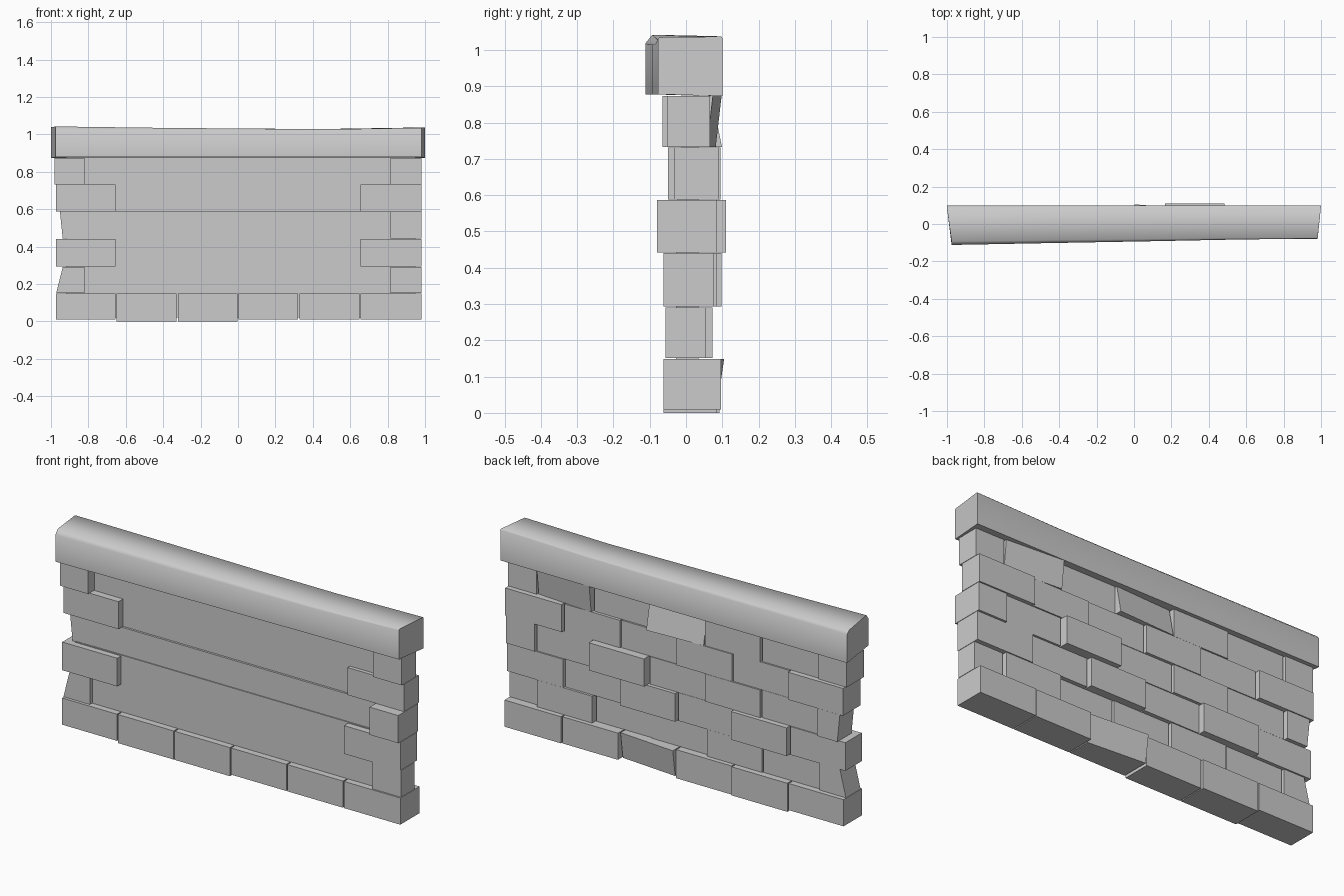
import bpy
import bmesh

if "Cube" in bpy.data.objects:
    bpy.data.objects.remove(bpy.data.objects["Cube"], do_unlink=True)

stone = bpy.data.materials.new("grey_stone")
stone.use_nodes = True
grey = (0.6, 0.6, 0.6, 1)
stone.diffuse_color = grey
stone.node_tree.nodes["Principled BSDF"].inputs["Base Color"].default_value = grey


def loft(name, rings, smooth=False):
    """Join matching cross-section rings into a closed solid."""
    bm = bmesh.new()
    loops = [[bm.verts.new(p) for p in ring] for ring in rings]
    n = len(loops[0])
    for a, b in zip(loops, loops[1:]):
        for i in range(n):
            j = (i + 1) % n
            bm.faces.new((a[i], a[j], b[j], b[i]))
    bm.faces.new(loops[0])
    bm.faces.new(loops[-1])
    bmesh.ops.recalc_face_normals(bm, faces=bm.faces)
    mesh = bpy.data.meshes.new(name)
    bm.to_mesh(mesh)
    bm.free()
    mesh.materials.append(stone)
    obj = bpy.data.objects.new(name, mesh)
    bpy.context.collection.objects.link(obj)
    if smooth:
        bpy.ops.object.select_all(action="DESELECT")
        obj.select_set(True)
        bpy.context.view_layer.objects.active = obj
        bpy.ops.object.shade_smooth_by_angle(angle=1.2)


def block(name, x0, x1, front, back, z0, z1, lean=0):
    """Brick; back is one depth, or (depth at x0, depth at x1, top overhang)."""
    b0, b1, tilt = back if isinstance(back, tuple) else (back, back, 0)
    loft(name, [
        [(x + s, front, z1), (x, front, z0), (x, b - tilt, z0), (x + s, b + tilt, z1)]
        for x, b, s in ((x0, b0, lean), (x1, b1, 0))])


# Course heights
bottoms = (0.01, 0.151, 0.293, 0.442, 0.588, 0.733)
tops = (0.149, 0.291, 0.44, 0.586, 0.731, 0.873)

# Joint positions of the running bond
even_joints = (-0.972, -0.652, -0.325, 0, 0.325, 0.652, 0.98)
odd_joints = (-0.972, -0.817, -0.487, -0.163, 0.163, 0.487, 0.812, 0.98)

# Back surface of each brick; triples are twisted bricks
backs = (
    (0.09, 0.092, 0.085, (0.095, 0.07, 0.01), 0.092, 0.096),
    (0.07, 0.06, 0.065, 0.05, 0.045, 0.073, 0.055),
    (0.075, 0.098, 0.068, 0.086, 0.064, 0.076),
    (0.092, 0.073, 0.08, 0.07, 0.11, 0.072, 0.085),
    (0.095, 0.075, 0.082, 0.07, 0.076, 0.09),
    (0.078, 0.07, 0.08, (0.07, 0.085, -0.014), 0.064, (0.09, 0.066, 0.008), 0.066),
)

# Front surface of the two end bricks in each course
fronts = ((-0.062, -0.062), (-0.05, -0.057), (-0.06, -0.062),
          (-0.025, -0.08), (-0.05, -0.032), (-0.065, -0.052))
left_lean = {1: 0.035, 3: -0.015}

for row, depths in enumerate(backs):
    joints = odd_joints if row % 2 else even_joints
    last = len(depths) - 1
    for i, back in enumerate(depths):
        front = 0.0
        if row == 0 or i == 0:
            front = fronts[row][0]
        elif i == last:
            front = fronts[row][1]
        x0 = joints[i] + 0.003 * (i > 0)
        x1 = joints[i + 1] - 0.003 * (i < last)
        z0 = bottoms[row]
        if row == 0 and i in (1, 2):
            z0 = 0
        if row == 3 and i == 0:
            x0 += 0.035
        if row == 5 and i == 0:
            x0 -= 0.01
        lean = left_lean.get(row, 0) if i == 0 else 0
        block(f"brick_{row}_{i}", x0, x1, front, back, z0, tops[row], lean)

# Plain rendered panels on the front, stepped back towards the top
for name, y, z0, z1 in (("lower_panel", -0.028, 0.02, 0.445),
                        ("middle_panel", -0.023, 0.444, 0.588),
                        ("upper_panel", -0.012, 0.587, 0.9)):
    block(name, -0.92, 0.95, y, 0.035, z0, z1)

# Coping along the top, its chamfers fading towards one end
rings = []
for xf, xb, yf, top_f, top_b, c in ((-0.975, -1, -0.112, 1.042, 1.038, 0.024),
                                    (-0.45, -0.45, -0.102, 1.035, 1.035, 0.02),
                                    (0.1, 0.1, -0.092, 1.03, 1.03, 0.015),
                                    (0.5, 0.5, -0.084, 1.027, 1.029, 0.011),
                                    (0.982, 1, -0.077, 1.035, 1.037, 0.005)):
    rings.append([(xf, yf, 0.878), (xf, yf, top_f - c), (xf, yf + c * 0.8, top_f),
                  (xb, 0.1 - c * 0.6, top_b), (xb, 0.1, top_b - c * 0.7), (xb, 0.1, 0.873)])
loft("coping", rings, smooth=True)
